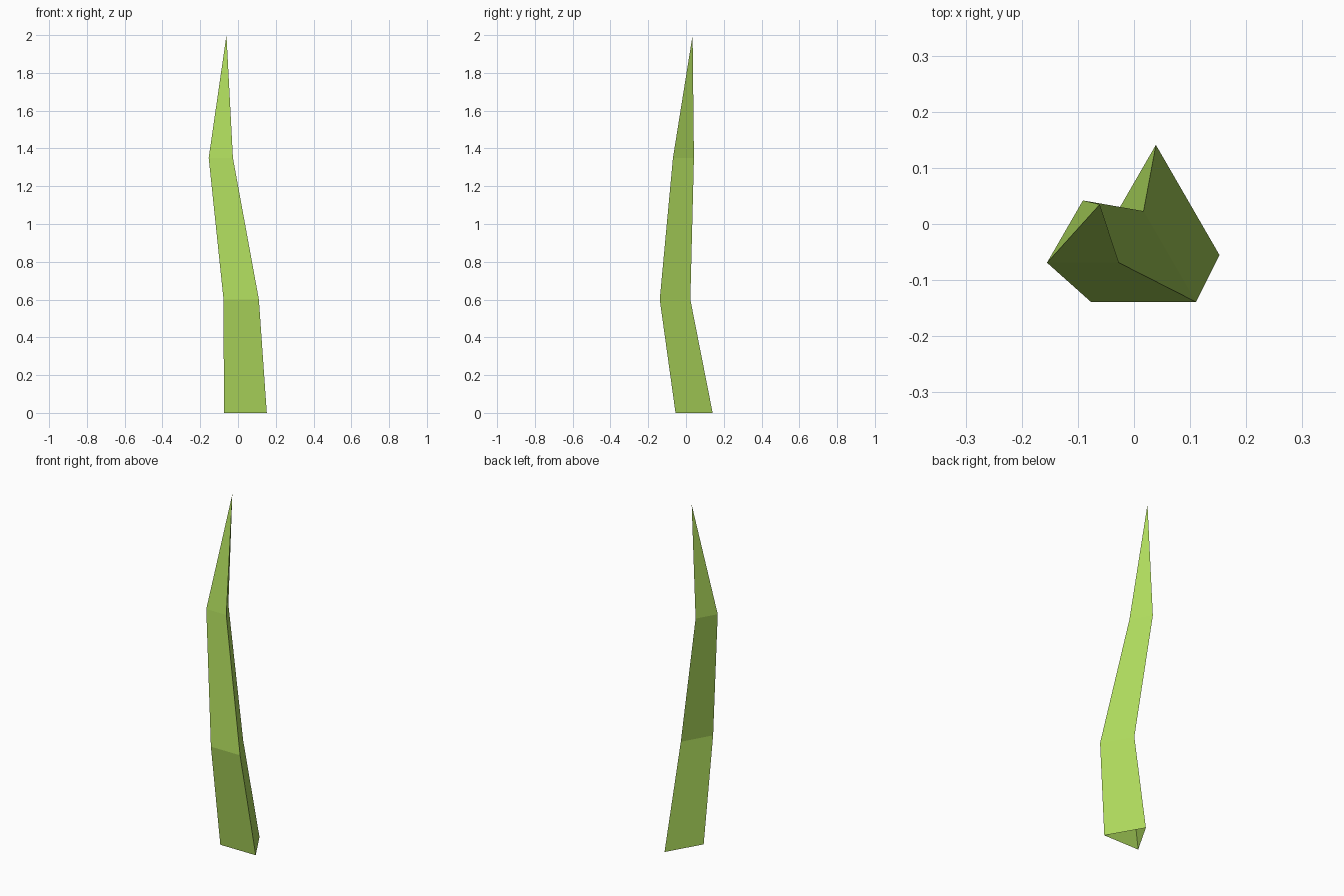
import bpy, bmesh
from math import sin, cos, radians

if "Cube" in bpy.data.objects:
    bpy.data.objects.remove(bpy.data.objects["Cube"])

# Bent spine of the blade: centre x, y, z and triangle radius
RINGS = [
    (0.039, 0.010, 0.00, 0.131),
    (0.017, -0.085, 0.60, 0.108),
    (-0.091, -0.032, 1.35, 0.074),
]
TIP = (-0.061, 0.035, 2.0)
ANGLES = [radians(a) for a in (90, 210, 330)]

bm = bmesh.new()
rings = [[bm.verts.new((x + r * cos(a), y + r * sin(a), z)) for a in ANGLES]
         for x, y, z, r in RINGS]
tip = bm.verts.new(TIP)

# Side walls, open at the root
for low, high in zip(rings, rings[1:]):
    for i in range(3):
        j = (i + 1) % 3
        bm.faces.new((low[i], low[j], high[j], high[i]))

# Pointed end
for i in range(3):
    bm.faces.new((rings[-1][i], rings[-1][(i + 1) % 3], tip))

mesh = bpy.data.meshes.new("grass_blade")
bm.to_mesh(mesh)
bm.free()

# Leaf green
green = bpy.data.materials.new("leaf_green")
green.diffuse_color = (0.43, 0.71, 0.11, 1)
green.use_nodes = True
green.node_tree.nodes["Principled BSDF"].inputs["Base Color"].default_value = green.diffuse_color
mesh.materials.append(green)

blade = bpy.data.objects.new("grass_blade", mesh)
bpy.context.collection.objects.link(blade)
